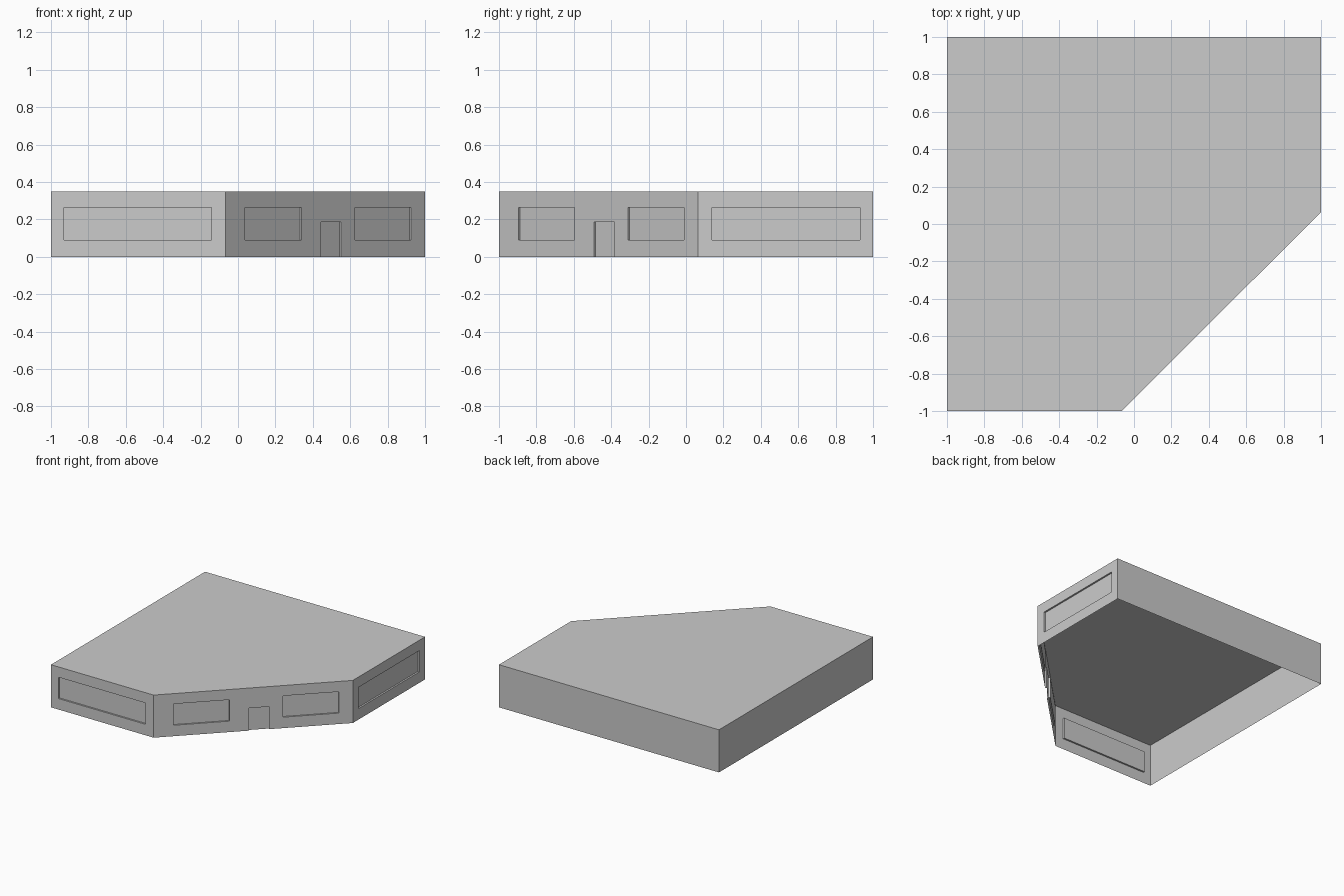
import bpy, bmesh
from mathutils import Vector

if "Cube" in bpy.data.objects:
    bpy.data.objects.remove(bpy.data.objects["Cube"])

HEIGHT = 0.35
# Footprint, counter-clockwise: square with its front right corner cut off
OUTLINE = [Vector(p) for p in ((-1, -1, 0), (-0.067, -1, 0), (1, 0.063, 0), (1, 1, 0), (-1, 1, 0))]


def finish(name, bm):
    bmesh.ops.remove_doubles(bm, verts=bm.verts, dist=1e-5)
    mesh = bpy.data.meshes.new(name)
    bm.to_mesh(mesh)
    bm.free()
    bpy.context.collection.objects.link(bpy.data.objects.new(name, mesh))


def wall(name, a, b, panels=()):
    """Thin wall from a to b; panels (u0, u1, z0, z1, depth) are pressed inward."""
    bm = bmesh.new()
    along = b - a
    inward = Vector((-along.y, along.x, 0)).normalized()
    us = sorted({0, 1} | {u for p in panels for u in p[:2]})
    zs = sorted({0, HEIGHT} | {z for p in panels for z in p[2:4]})

    def quad(*corners):
        bm.faces.new([bm.verts.new(a + along * u + inward * d + Vector((0, 0, z)))
                      for u, z, d in corners])

    def depth(i, j):
        u, z = (us[i] + us[i + 1]) / 2, (zs[j] + zs[j + 1]) / 2
        return next((p[4] for p in panels if p[0] < u < p[1] and p[2] < z < p[3]), 0)

    for i in range(len(us) - 1):
        for j in range(len(zs) - 1):
            u0, u1, z0, z1 = us[i], us[i + 1], zs[j], zs[j + 1]
            d = depth(i, j)
            quad((u0, z0, d), (u1, z0, d), (u1, z1, d), (u0, z1, d))
            # Reveals where the depth steps
            if i and depth(i - 1, j) != d:
                e = depth(i - 1, j)
                quad((u0, z0, e), (u0, z0, d), (u0, z1, d), (u0, z1, e))
            if j and depth(i, j - 1) != d:
                e = depth(i, j - 1)
                quad((u0, z0, e), (u1, z0, e), (u1, z0, d), (u0, z0, d))
    finish(name, bm)


# Walls with shallow window recesses and a doorway on the diagonal
LOW, HIGH = 0.09, 0.265
side_window = [(0.075, 0.92, LOW, HIGH, 0.014)]
entrance = [(0.099, 0.381, LOW, HIGH, 0.012),
            (0.478, 0.580, 0, 0.185, 0.012),
            (0.649, 0.930, LOW, HIGH, 0.012)]
walls = [("front_wall", side_window), ("entrance_wall", entrance),
         ("right_wall", [(0.08, 0.925, LOW, HIGH, 0.014)]),
         ("back_wall", []), ("left_wall", [])]
for k, (name, panels) in enumerate(walls):
    wall(name, OUTLINE[k], OUTLINE[(k + 1) % 5], panels)

# Flat roof; the underside stays open
bm = bmesh.new()
bm.faces.new([bm.verts.new(p + Vector((0, 0, HEIGHT))) for p in OUTLINE])
finish("roof", bm)
